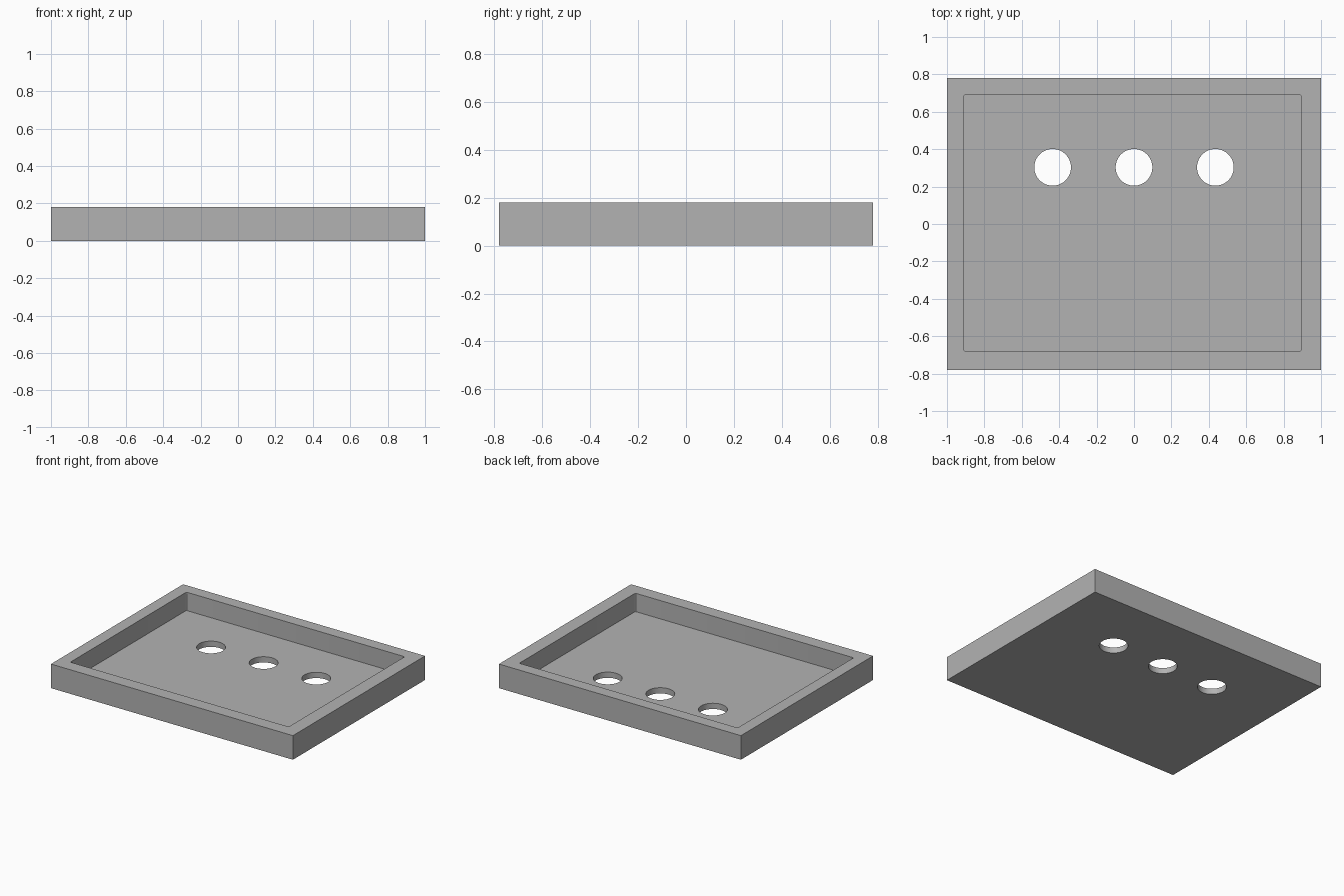
import bpy
import bmesh
from mathutils import Matrix

if "Cube" in bpy.data.objects:
    bpy.data.objects.remove(bpy.data.objects["Cube"], do_unlink=True)

HEIGHT, FLOOR = 0.18, 0.043

grey = bpy.data.materials.new("plain grey")
grey.use_nodes = True
grey.diffuse_color = (0.45, 0.45, 0.45, 1)
grey.node_tree.nodes["Principled BSDF"].inputs["Base Color"].default_value = grey.diffuse_color


def make_object(name, bm):
    mesh = bpy.data.meshes.new(name)
    bm.to_mesh(mesh)
    bm.free()
    mesh.materials.append(grey)
    obj = bpy.data.objects.new(name, mesh)
    bpy.context.collection.objects.link(obj)
    return obj


def box(name, low, high, corner=0):
    bm = bmesh.new()
    size = [b - a for a, b in zip(low, high)]
    mid = [(a + b) / 2 for a, b in zip(low, high)]
    bmesh.ops.create_cube(bm, size=1, matrix=Matrix.Translation(mid) @ Matrix.Diagonal((*size, 1)))
    if corner:
        upright = [e for e in bm.edges if abs(e.verts[0].co.z - e.verts[1].co.z) > 0.01]
        bmesh.ops.bevel(bm, geom=upright, offset=corner, segments=3, profile=0.5, affect='EDGES')
    return make_object(name, bm)


def cut(target, cutter):
    cutter.hide_render = True
    cutter.hide_viewport = True
    mod = target.modifiers.new(cutter.name, 'BOOLEAN')
    mod.operation = 'DIFFERENCE'
    mod.solver = 'EXACT'
    mod.object = cutter


# Tray block with its slightly off-centre recess
tray = box("tray", (-1, -0.78, 0), (1, 0.78, HEIGHT))
cut(tray, box("recess_cutter", (-0.91, -0.68, FLOOR), (0.895, 0.69, HEIGHT + 0.1), 0.01))

# Row of three round holes through the floor
for label, x in (("right", -0.435), ("middle", 0), ("left", 0.435)):
    bm = bmesh.new()
    bmesh.ops.create_cone(bm, cap_ends=True, segments=64, radius1=0.098, radius2=0.098,
                          depth=0.3, matrix=Matrix.Translation((x, 0.303, FLOOR / 2)))
    cut(tray, make_object(label + "_hole_cutter", bm))

# Apply the cuts, then drop the cutters
bpy.context.view_layer.update()
graph = bpy.context.evaluated_depsgraph_get()
finished = bpy.data.meshes.new_from_object(tray.evaluated_get(graph))
cutters = [mod.object for mod in tray.modifiers]
tray.modifiers.clear()
tray.data = finished
for cutter in cutters:
    bpy.data.objects.remove(cutter, do_unlink=True)

# Smooth the hole walls, keep the edges sharp
bpy.ops.object.select_all(action='DESELECT')
tray.select_set(True)
bpy.context.view_layer.objects.active = tray
bpy.ops.object.shade_smooth_by_angle()
